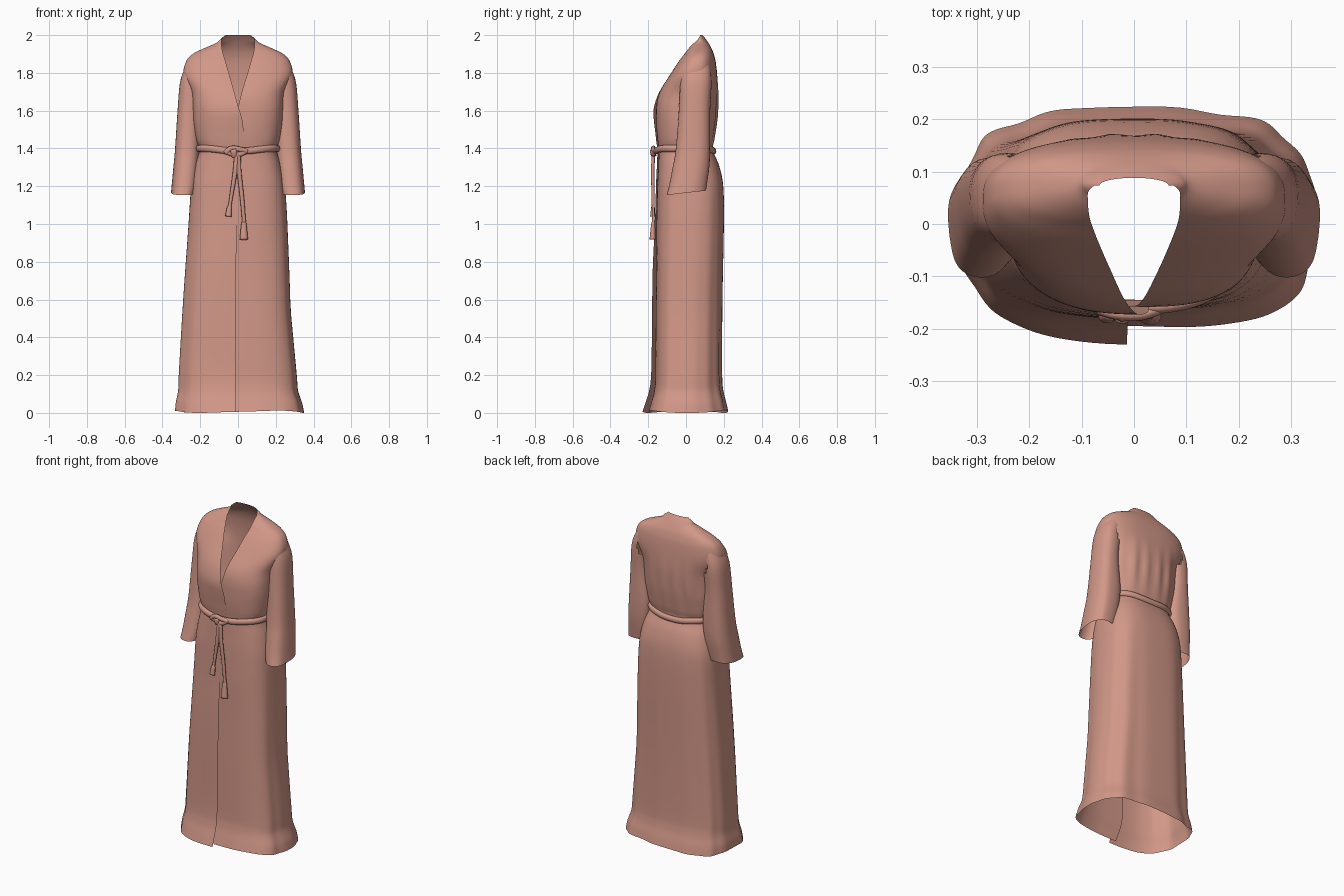
import bpy, bmesh, math
from mathutils import Vector

if "Cube" in bpy.data.objects:
    bpy.data.objects.remove(bpy.data.objects["Cube"])

cloth = bpy.data.materials.new("dusty pink cloth")
cloth.diffuse_color = (0.64, 0.31, 0.245, 1)
cloth.use_nodes = True
cloth.node_tree.nodes["Principled BSDF"].inputs["Base Color"].default_value = cloth.diffuse_color


def spline(rows, n):
    """Smooth (Catmull-Rom) rows between key rows, n steps per span."""
    out = []
    for i in range(len(rows) - 1):
        a, b = rows[max(i - 1, 0)], rows[i]
        c, d = rows[i + 1], rows[min(i + 2, len(rows) - 1)]
        for k in range(n):
            t = k / n
            out.append([q + 0.5 * t * (r - p + t * (2*p - 5*q + 4*r - s + t * (3*(q - r) + s - p)))
                        for p, q, r, s in zip(a, b, c, d)])
    return out + [list(rows[-1])]


def loft(name, rings, closed=True, caps=False, loop=False, drop=None):
    """Skin point rings into one smooth mesh; drop(centre) removes hidden faces."""
    bm = bmesh.new()
    vs = [[bm.verts.new(p) for p in r] for r in rings]
    m = len(rings[0])
    pairs = list(zip(vs, vs[1:])) + ([(vs[-1], vs[0])] if loop else [])
    for a, b in pairs:
        for j in range(m if closed else m - 1):
            k = (j + 1) % m
            bm.faces.new((a[j], a[k], b[k], b[j]))
    if caps:
        bm.faces.new(vs[0])
        bm.faces.new(vs[-1])
    bmesh.ops.recalc_face_normals(bm, faces=bm.faces)
    if drop:
        gone = [f for f in bm.faces if drop(f.calc_center_median())]
        bmesh.ops.delete(bm, geom=gone, context='FACES')
    me = bpy.data.meshes.new(name)
    bm.to_mesh(me)
    bm.free()
    me.materials.append(cloth)
    me.polygons.foreach_set("use_smooth", [True] * len(me.polygons))
    ob = bpy.data.objects.new(name, me)
    bpy.context.collection.objects.link(ob)
    return ob


def tube(name, pts, radii, flat=1.0, loop=False, sides=12):
    """Round cord along a path; flat squeezes it front to back."""
    pts = [Vector(p) for p in pts]
    n, rings = len(pts), []
    for i, p in enumerate(pts):
        if loop:
            t = pts[(i + 1) % n] - pts[i - 1]
        else:
            t = pts[min(i + 1, n - 1)] - pts[max(i - 1, 0)]
        t.normalize()
        ref = Vector((0, 0, 1)) if abs(t.z) < 0.8 else Vector((0, 1, 0))
        s = t.cross(ref).normalized()
        u = s.cross(t)
        if abs(t.z) >= 0.8:
            s, u = u, s
        rings.append([p + radii[i] * (s * flat * math.cos(a) + u * math.sin(a))
                      for a in (2 * math.pi * k / sides for k in range(sides))])
    return loft(name, rings, True, not loop, loop)


def spow(v, p):
    return math.copysign(abs(v) ** p, v)


def bump(v, centre, width):
    return max(0, 1 - abs(v - centre) / width)


# Robe body: z, half width, front y, back y, left panel edge x, right panel edge x
body = [
    (0.00, .332, -.212, .222, -.013, -.030),
    (0.05, .328, -.198, .212, -.013, -.040),
    (0.12, .316, -.180, .196, -.012, -.05),
    (0.22, .312, -.172, .190, -.012, -.05),
    (0.60, .290, -.168, .192, -.010, -.05),
    (1.00, .262, -.160, .200, -.008, -.05),
    (1.20, .248, -.155, .197, .000, -.05),
    (1.31, .228, -.150, .175, .010, -.05),
    (1.39, .205, -.148, .142, .020, -.05),
    (1.45, .222, -.155, .150, .028, -.045),
    (1.54, .236, -.163, .162, .025, -.030),
    (1.62, .240, -.163, .168, .002, .000),
    (1.70, .248, -.140, .170, -.020, .020),
    (1.79, .288, -.085, .165, -.046, .048),
    (1.86, .275, -.040, .157, -.066, .068),
    (1.90, .240, -.010, .147, -.078, .080),
    (1.93, .180, .010, .135, -.085, .086),
    (1.96, .112, .030, .118, -.088, .088),
    (1.98, .092, .045, .104, -.086, .086),
    (2.00, .066, .058, .088, -.070, .070),
]
COLS = 112
rings = []
for z, w, yf, yb, xl, xr in spline(body, 5):
    p = 0.68 if z < 1.2 else 0.68 + 0.1 * min(1, (z - 1.2) / 0.3)
    p += 0.2 * max(0, min(1, (z - 1.92) / 0.06))

    def edge(x):
        return math.copysign(math.asin(min(1, abs(x) / w) ** (1 / p)), x)
    a0, a1 = edge(xr), 2 * math.pi + edge(xl)
    yc, d = (yf + yb) / 2, (yb - yf) / 2
    # left panel laps over the right one
    lap = 0.004 + 0.007 * max(0, min(1, (1.0 - z) / 0.2)) + 0.007 * max(0, 1 - z / 0.25)
    lap += 0.004 * bump(z, 1.58, .1)
    if z > 1.62:
        lap *= max(0, 1 - (z - 1.62) / 0.1)
    # soft hanging folds, strongest low on the skirt and on the upper back
    fold = 0.011 * max(0, 1 - z / 1.25) ** 0.7
    back = 0.005 * bump(z, 1.58, .2)
    ring = []
    for j in range(COLS + 1):
        u = j / COLS
        a = a0 + (a1 - a0) * u
        x, y = w * spow(math.sin(a), p), yc - d * spow(math.cos(a), p)
        side = math.sin(math.pi * u)
        k = 1 + fold * side * (1.2 * math.sin(8 * a + 0.6) + math.sin(13 * a))
        x *= k
        y *= k
        if x > 0:  # right side hangs narrower, then kicks out at the hem
            x *= 1 - 0.06 * bump(z, .55, .5) + 0.04 * max(0, 1 - z / .12)
        if math.cos(a) < 0:
            y += back * math.cos(a) * math.cos(x * 75)
        y += lap * (max(0, 1 - 7 * u) - max(0, 1 - 7 * (1 - u)))
        hem = max(0, 1 - z / 0.12) * (0.006 + 0.006 * math.sin(3 * a))
        ring.append((x, y, min(2, max(0, z + hem))))
    rings.append(ring)
loft("robe_body", rings, closed=False,
     drop=lambda c: abs(c.x) > .22 and 1.72 < c.z < 1.78 and .01 < c.y < .1)

# Sleeves: z, inner x, outer x, front y, back y
sleeve = [
    (1.87, .180, .250, .010, .115),
    (1.83, .172, .278, -.015, .128),
    (1.75, .178, .307, -.030, .135),
    (1.60, .190, .320, -.038, .128),
    (1.40, .200, .333, -.054, .128),
    (1.30, .207, .342, -.072, .124),
    (1.22, .214, .349, -.088, .114),
    (1.165, .228, .354, -.102, .106),
]
for side, name in ((-1, "left_sleeve"), (1, "right_sleeve")):
    rings = []
    for z, xi, xo, yf, yb in spline(sleeve, 4):
        low = max(0, (1.5 - z) / 0.34)
        drape = min(1, max(0, (1.62 - z) / 0.2))
        ring = []
        for j in range(36):
            a = 2 * math.pi * j / 36
            c, s = spow(math.cos(a), .85), spow(math.sin(a), .85)
            x = (xi + xo) / 2 + (xo - xi) / 2 * c * (1 + .03 * low * math.sin(5 * a))
            x -= .035 * drape * max(0, s) * max(0, .4 - c)  # back edge drapes inward
            ring.append((side * x, (yf + yb) / 2 + (yb - yf) / 2 * s, z + 0.012 * low * s))
        rings.append(ring)
    loft(name, rings, drop=lambda c: c.z > 1.72 and abs(c.x) < .235)

# Belt cord around the waist
belt = []
for j in range(72):
    a = 2 * math.pi * j / 72
    belt.append((.210 * spow(math.sin(a), .8), -.006 - .153 * spow(math.cos(a), .8),
                 1.400 - .014 * math.cos(a) ** 8))
tube("belt", belt, [.018] * 72, .75, loop=True)

# Knot: a wrapped loop and two crossing strands
tube("knot_wrap", spline([(-.022, -.165, 1.402), (-.022, -.177, 1.385), (-.018, -.169, 1.358)], 5),
     [.017] * 11, .8)
tube("knot_strand_upper", spline([(-.068, -.162, 1.376), (-.035, -.171, 1.400), (.01, -.173, 1.395),
                                  (.048, -.162, 1.385)], 5), [.014] * 16, .8)
tube("knot_strand_lower", spline([(-.062, -.162, 1.382), (-.02, -.171, 1.368), (.02, -.171, 1.372),
                                  (.045, -.160, 1.392)], 5), [.013] * 16, .8)

# Hanging cord ends: x, y, z, radius, flaring into a tassel
tails = {
    "belt_end_short": [(-.008, -.172, 1.372, .012), (-.015, -.176, 1.28, .012), (-.032, -.174, 1.17, .010),
                       (-.043, -.174, 1.10, .009), (-.046, -.175, 1.085, .013), (-.051, -.177, 1.04, .017)],
    "belt_end_long": [(.002, -.172, 1.372, .012), (.006, -.176, 1.28, .012), (.022, -.174, 1.13, .011),
                      (.031, -.173, 1.02, .010), (.031, -.174, 1.00, .014), (.031, -.177, .917, .022)],
}
for name, keys in tails.items():
    rows = spline(keys, 5)
    tube(name, [r[:3] for r in rows], [r[3] for r in rows], .75)
